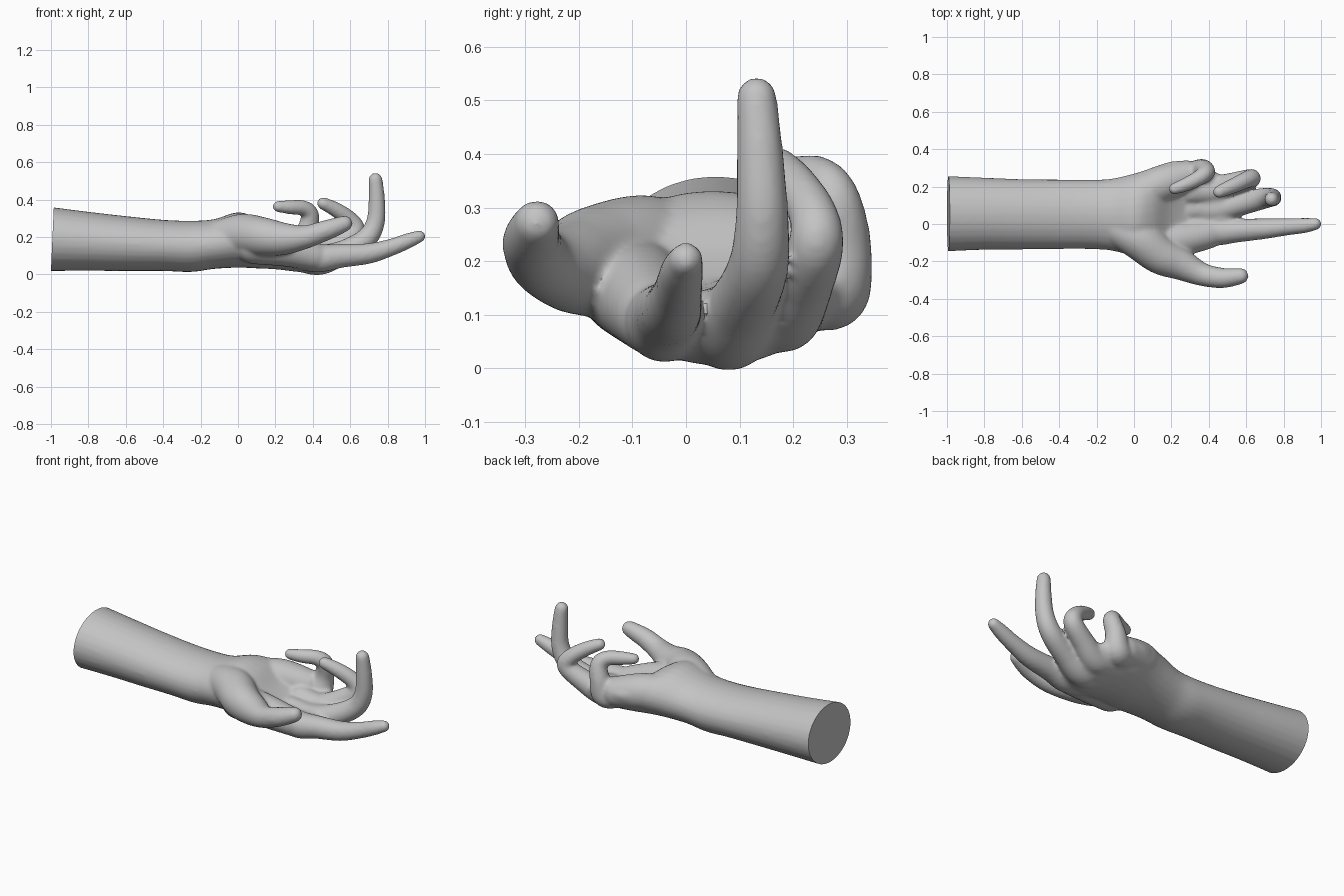
import bpy, bmesh, math
from mathutils import Vector

if "Cube" in bpy.data.objects:
    bpy.data.objects.remove(bpy.data.objects["Cube"], do_unlink=True)

skin = bpy.data.materials.new("plain grey")
skin.use_nodes = True
GREY = (0.55, 0.55, 0.55, 1)
skin.diffuse_color = GREY
skin.node_tree.nodes["Principled BSDF"].inputs["Base Color"].default_value = GREY

SIDES = 28
ANGLES = [2 * math.pi * i / SIDES for i in range(SIDES)]


def spline(rows, steps=8):
    """Smooth rows of numbers with a Catmull-Rom curve."""
    pts = [rows[0]] + list(rows) + [rows[-1]]
    out = []
    for a, b, c, d in zip(pts, pts[1:], pts[2:], pts[3:]):
        for s in range(steps):
            t = s / steps
            out.append([0.5 * (2 * q + (r - p) * t + (2 * p - 5 * q + 4 * r - u) * t * t
                               + (3 * q - p - 3 * r + u) * t ** 3)
                        for p, q, r, u in zip(a, b, c, d)])
    return out + [list(rows[-1])]


def loft(bm, rings):
    """Skin a list of rings and cap both ends."""
    vs = [[bm.verts.new(p) for p in ring] for ring in rings]
    faces = [bm.faces.new(vs[0][::-1]), bm.faces.new(vs[-1])]
    for a, b in zip(vs, vs[1:]):
        for i in range(SIDES):
            j = (i + 1) % SIDES
            faces.append(bm.faces.new((a[i], a[j], b[j], b[i])))
    bmesh.ops.recalc_face_normals(bm, faces=faces)


def tube(bm, rows):
    """Tapered, round-ended tube through rows of x, y, z, radius."""
    path = spline(rows)
    pts = [Vector(p[:3]) for p in path]
    rad = [p[3] for p in path]
    tang = [(pts[min(i + 1, len(pts) - 1)] - pts[max(i - 1, 0)]).normalized()
            for i in range(len(pts))]
    stations = []
    for k in range(5):                                     # rounded start
        a = math.radians(80 - 20 * k)
        stations.append((pts[0] - tang[0] * rad[0] * math.sin(a), tang[0], rad[0] * math.cos(a)))
    stations += list(zip(pts, tang, rad))[1:-1]
    for k in range(5):                                     # rounded tip
        a = math.radians(20 * k)
        stations.append((pts[-1] + tang[-1] * rad[-1] * math.sin(a), tang[-1], rad[-1] * math.cos(a)))
    u, last, rings = tang[0].orthogonal().normalized(), tang[0], []
    for c, t, r in stations:
        u = last.rotation_difference(t) @ u
        last = t
        v = t.cross(u)
        rings.append([c + (u * math.cos(a) + v * math.sin(a)) * r for a in ANGLES])
    loft(bm, rings)


def section(x, yc, zc, ry, rz, tilt, bow, cup):
    """Oval slice: tilt lifts one side, bow lifts both, cup hollows the top."""
    ring = []
    for a in ANGLES:
        c, s = math.cos(a), math.sin(a)
        z = zc + rz * s + tilt * c + bow * c * c - cup * max(s, 0) ** 2
        ring.append((x, yc + ry * c, z))
    return ring


bm = bmesh.new()

# Forearm, wrist and cupped palm
ARM = [
    (-1.06, .055, .193, .204, .175, 0, 0, 0),
    (-0.80, .055, .177, .193, .158, 0, 0, 0),
    (-0.60, .052, .165, .188, .147, 0, 0, 0),
    (-0.40, .052, .155, .186, .137, 0, 0, 0),
    (-0.25, .052, .150, .186, .137, 0, 0, 0),
    (-0.13, .050, .162, .191, .133, 0, 0, 0),
    (0.00, .050, .184, .220, .148, 0, 0, 0),
    (0.10, .062, .170, .240, .138, .01, .015, .01),
    (0.20, .087, .143, .248, .115, .02, .03, .045),
    (0.30, .098, .113, .238, .095, .03, .04, .05),
    (0.40, .098, .095, .203, .087, .03, .035, .03),
    (0.48, .088, .095, .160, .068, .02, .02, .01),
    (0.53, .082, .100, .115, .040, .01, .01, 0),
]
loft(bm, [section(*row) for row in spline(ARM, 6)])

# Heel of the palm on the little finger side
tube(bm, [(-.06, .12, .19, .085), (.05, .168, .196, .098), (.15, .215, .195, .10),
          (.28, .257, .175, .085)])

# Thumb with its fleshy base
tube(bm, [(-.07, -.03, .20, .10), (.03, -.08, .212, .112), (.14, -.165, .20, .104),
          (.25, -.215, .19, .086), (.36, -.268, .20, .063), (.46, -.288, .232, .055),
          (.52, -.285, .253, .050), (.57, -.278, .272, .043)])

# Web of flesh between thumb and index finger
tube(bm, [(.08, -.10, .155, .10), (.24, -.085, .135, .092), (.40, -.055, .098, .077)])

# Index finger, nearly straight
tube(bm, [(.30, -.02, .10, .07), (.43, -.04, .086, .075), (.55, -.035, .099, .064),
          (.70, -.025, .112, .055), (.82, -.015, .145, .046), (.91, -.008, .180, .041),
          (.97, 0, .203, .033)])

# Middle finger, bent upright
tube(bm, [(.30, .08, .10, .07), (.43, .08, .077, .081), (.56, .105, .118, .064),
          (.685, .135, .190, .057), (.735, .142, .28, .050), (.742, .138, .40, .044),
          (.735, .132, .506, .038)])

# Ring finger, curled back
tube(bm, [(.30, .17, .13, .07), (.42, .18, .105, .075), (.54, .218, .165, .060),
          (.625, .243, .232, .052), (.603, .237, .287, .046), (.53, .204, .342, .041),
          (.455, .172, .380, .034)])

# Little finger, curled over the palm
tube(bm, [(.26, .24, .16, .07), (.345, .272, .147, .073), (.37, .290, .235, .056),
          (.385, .276, .318, .048), (.35, .248, .354, .042), (.28, .212, .359, .038),
          (.215, .188, .363, .031)])

mesh = bpy.data.meshes.new("hand_and_forearm")
bm.to_mesh(mesh)
bm.free()
mesh.materials.append(skin)
hand = bpy.data.objects.new("hand_and_forearm", mesh)
bpy.context.collection.objects.link(hand)

# Fuse the parts into one soft skin
bpy.ops.object.select_all(action='DESELECT')
hand.select_set(True)
bpy.context.view_layer.objects.active = hand
fuse = hand.modifiers.new("fuse", 'REMESH')
fuse.mode = 'VOXEL'
fuse.voxel_size = 0.009
soften = hand.modifiers.new("soften", 'SMOOTH')
soften.factor = 0.5
soften.iterations = 12
for name in ("fuse", "soften"):
    bpy.ops.object.modifier_apply(modifier=name)

# Flat, slightly slanted cut at the end of the forearm
bm = bmesh.new()
bm.from_mesh(hand.data)
cut = bmesh.ops.bisect_plane(bm, geom=bm.verts[:] + bm.edges[:] + bm.faces[:],
                             plane_co=(-1, 0, .02), plane_no=(-1, 0, .045), clear_outer=True)
edges = [e for e in cut["geom_cut"] if isinstance(e, bmesh.types.BMEdge)]
bmesh.ops.holes_fill(bm, edges=edges, sides=0)
bmesh.ops.recalc_face_normals(bm, faces=bm.faces[:])
bm.to_mesh(hand.data)
bm.free()
bpy.ops.object.shade_smooth_by_angle(angle=math.radians(40))
